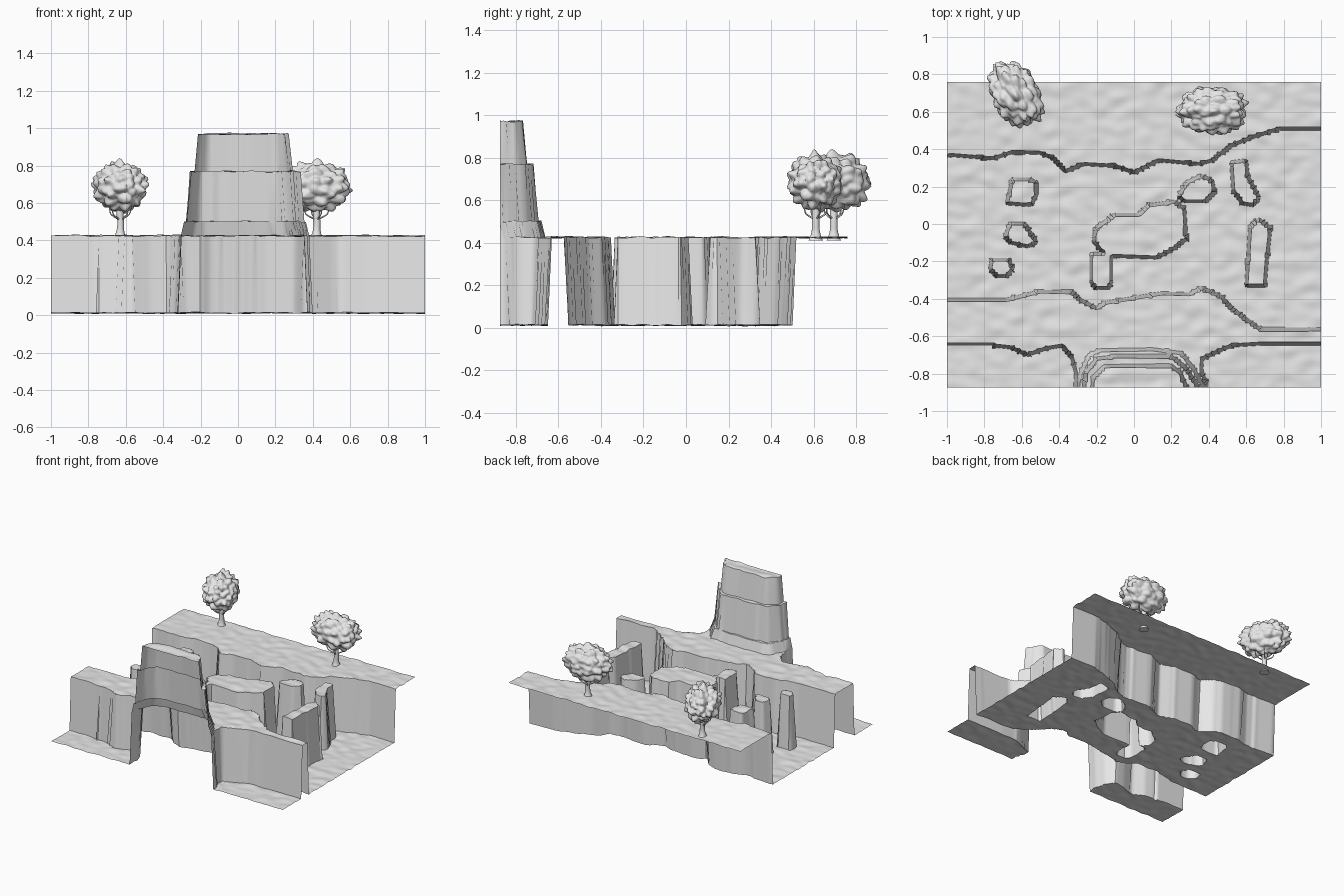
import bpy, bmesh, math
from mathutils import Vector, noise

cube = bpy.data.objects.get("Cube")
if cube:
    bpy.data.objects.remove(cube, do_unlink=True)

stone = bpy.data.materials.new("light_grey")
stone.use_nodes = True
stone.diffuse_color = (0.8, 0.8, 0.8, 1)
stone.node_tree.nodes["Principled BSDF"].inputs["Base Color"].default_value = (0.8, 0.8, 0.8, 1)


def add_mesh(name, bm, angle):
    """Turn a bmesh into a smooth shaded object with sharp creases."""
    mesh = bpy.data.meshes.new(name)
    bm.to_mesh(mesh)
    bm.free()
    mesh.materials.append(stone)
    obj = bpy.data.objects.new(name, mesh)
    bpy.context.collection.objects.link(obj)
    bpy.ops.object.select_all(action='DESELECT')
    obj.select_set(True)
    bpy.context.view_layer.objects.active = obj
    bpy.ops.object.shade_smooth_by_angle(angle=math.radians(angle))
    return obj


# Outline of the high ground behind the canyon
plateau = [(-2, .37), (-1, .37), (-.75, .35), (-.65, .385), (-.5, .38), (-.43, .35),
           (-.37, .28), (-.27, .32), (-.1, .31), (0, .275), (.13, .34), (.35, .32),
           (.42, .34), (.52, .42), (.65, .47), (.78, .51), (2, .51), (2, 2), (-2, 2)]

# Outline of the long front ridge, with the foot of the tower
ridge_back = [(-2, -.405), (-.68, -.405), (-.5, -.36), (-.33, -.365), (-.28, -.41),
              (-.2, -.45), (-.15, -.42), (.15, -.37), (.3, -.375), (.36, -.34),
              (.47, -.39), (.52, -.45), (.67, -.56), (2, -.57)]
ridge_front = [(2, -.64), (.68, -.64), (.52, -.65), (.43, -.69), (.365, -.72),
               (.36, -.78), (.39, -.86), (.39, -1), (-.323, -1), (-.31, -.8),
               (-.33, -.72), (-.38, -.65), (-.47, -.665), (-.57, -.7), (-.66, -.66),
               (-.75, -.65), (-2, -.65)]

# Free standing rock columns in the canyon
mesa = [(-.22, -.09), (-.15, -.17), (.12, -.18), (.2, -.14), (.28, -.08), (.27, .08),
        (.22, .12), (.08, .1), (.03, .05), (-.1, .05), (-.2, -.02)]
mesa_spur = [(-.23, -.16), (-.23, -.31), (-.2, -.35), (-.14, -.35), (-.12, -.31),
             (-.12, -.16)]
columns = [
    [(-.68, .11), (-.55, .1), (-.52, .16), (-.52, .22), (-.56, .24), (-.65, .24)],
    [(-.69, -.07), (-.66, -.1), (-.57, -.12), (-.52, -.1), (-.59, .01), (-.66, .01)],
    [(-.77, -.24), (-.74, -.28), (-.68, -.28), (-.65, -.24), (-.67, -.19), (-.76, -.19)],
    [(.24, .15), (.27, .12), (.38, .12), (.43, .17), (.42, .23), (.36, .26), (.28, .22)],
    [(.52, .33), (.53, .18), (.58, .11), (.64, .1), (.67, .14), (.61, .25), (.6, .34)],
    [(.6, -.33), (.7, -.33), (.71, -.2), (.73, -.02), (.66, .03), (.62, -.02)],
]

# Stepped tiers of the tower
tier_low = [(-.305, -1), (-.295, -.82), (-.24, -.7), (-.18, -.675), (.1, -.67),
            (.25, -.69), (.31, -.76), (.372, -.87), (.372, -1)]
tier_mid = [(-.278, -1), (-.26, -.8), (-.2, -.72), (-.1, -.708), (.2, -.71),
            (.27, -.76), (.345, -.875), (.345, -1)]
tier_top = [(-.23, -1), (-.22, -.82), (-.16, -.76), (.2, -.755), (.25, -.8),
            (.28, -.87), (.28, -1)]

FLOOR = .013
LEVELS = [(.425, [plateau, ridge_back + ridge_front, mesa, mesa_spur] + columns),
          (.5, [tier_low]), (.77, [tier_mid]), (.97, [tier_top])]
WALL = .009     # half the run of a cliff face
SNAP = .013


def signed_distance(p, outline):
    """Distance to an outline (positive inside) and the nearest point on it."""
    best, near, inside = 9.0, None, False
    px, py = p
    ax, ay = outline[-1]
    for bx, by in outline:
        ex, ey = bx - ax, by - ay
        t = ((px - ax) * ex + (py - ay) * ey) / (ex * ex + ey * ey)
        t = min(1, max(0, t))
        qx, qy = ax + t * ex, ay + t * ey
        d = math.hypot(px - qx, py - qy)
        if d < best:
            best, near = d, (qx, qy)
        if (ay > py) != (by > py) and px < ax + (py - ay) * ex / ey:
            inside = not inside
        ax, ay = bx, by
    return (best if inside else -best), near


def ground_point(x, y, on_side, on_end):
    """Ground position, pulled on to the rim or foot of a nearby cliff."""
    z, closest = FLOOR, (9.0, None)
    for height, outlines in LEVELS:
        d, near = max(signed_distance((x, y), o) for o in outlines)
        if d > 0:
            z = height
        if abs(d) < abs(closest[0]):
            closest = (d, near)
    d, near = closest
    nx, ny = x, y
    if 1e-5 < abs(d) < SNAP:
        k = WALL / abs(d)
        nx, ny = near[0] + (x - near[0]) * k, near[1] + (y - near[1]) * k
    nx, ny = (x if on_side else nx), (y if on_end else ny)
    bump = noise.noise(Vector((nx * 11, ny * 17, 3)))
    return Vector((nx, ny, z + .006 * max(-1, min(1, bump * 1.4))))


# Canyon terrain as one open sheet
COLS, ROWS = 133, 109
Y_FRONT, Y_BACK = -.875, .76
bm = bmesh.new()
grid = []
for j in range(ROWS + 1):
    y = Y_FRONT + (Y_BACK - Y_FRONT) * j / ROWS
    grid.append([bm.verts.new(ground_point(2 * i / COLS - 1, y, i in (0, COLS), j in (0, ROWS)))
                 for i in range(COLS + 1)])
for j in range(ROWS):
    for i in range(COLS):
        bm.faces.new((grid[j][i], grid[j][i + 1], grid[j + 1][i + 1], grid[j + 1][i]))
bmesh.ops.remove_doubles(bm, verts=bm.verts, dist=.001)
add_mesh("canyon_terrain", bm, 40)


def tube(name, points):
    """Tapering limb along points given as (x, y, z, radius)."""
    curve = bpy.data.curves.new(name, 'CURVE')
    curve.dimensions = '3D'
    curve.bevel_depth = 1
    curve.bevel_resolution = 3
    curve.use_fill_caps = True
    spline = curve.splines.new('NURBS')
    spline.points.add(len(points) - 1)
    spline.use_endpoint_u = True
    spline.order_u = 3
    for point, (x, y, z, r) in zip(spline.points, points):
        point.co = (x, y, z, 1)
        point.radius = r
    curve.materials.append(stone)
    obj = bpy.data.objects.new(name, curve)
    bpy.context.collection.objects.link(obj)
    return obj


def tree(name, x, y, turn):
    """Lumpy crown on a flared trunk with a few thin twigs."""
    bm = bmesh.new()
    bmesh.ops.create_icosphere(bm, subdivisions=5, radius=1)
    for v in bm.verts:
        n = v.co.normalized()
        lump = noise.voronoi(n * 2.7)[0][0]
        n *= 1.06 - .36 * lump + .05 * noise.noise(n * 6)
        v.co = (n.x * .2, n.y * .138, n.z * .148)
    crown = add_mesh(name + "_crown", bm, 80)
    crown.location = (x, y, .685)
    crown.rotation_euler.z = turn

    tube(name + "_trunk", [(x, y, .41, .036), (x, y, .44, .02), (x + .004, y, .5, .017),
                           (x - .004, y, .56, .02), (x, y, .66, .012)])
    for k in range(4):
        a = turn + k * math.pi / 2 + .4
        c, s = math.cos(a), math.sin(a)
        tube(f"{name}_twig_{k + 1}", [(x, y, .51, .005), (x + .04 * c, y + .04 * s, .525, .004),
                                      (x + .075 * c, y + .06 * s, .55, .003),
                                      (x + .07 * c, y + .06 * s, .6, .003)])


tree("right_tree", -.63, .695, math.radians(-60))
tree("left_tree", .42, .61, 0)
